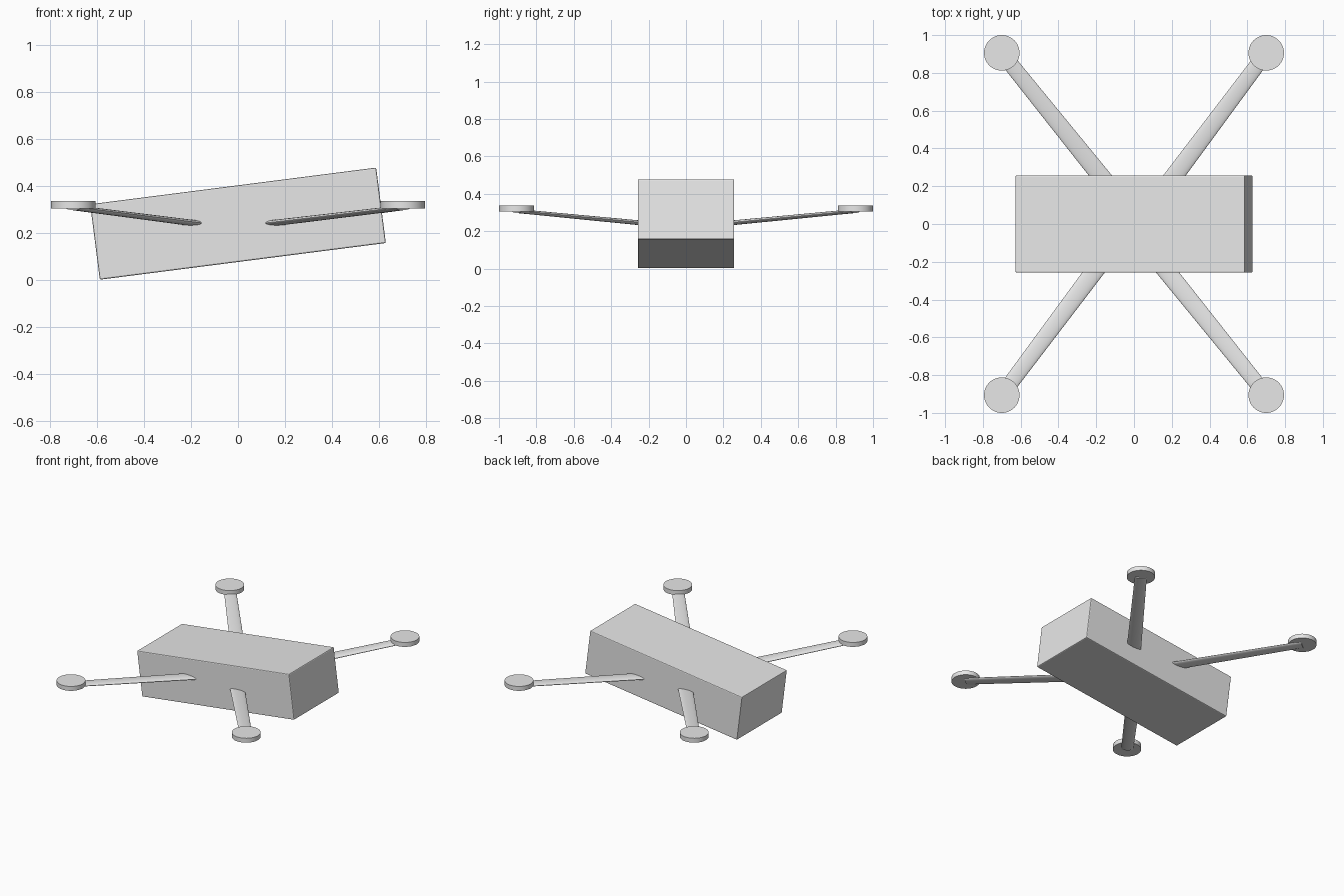
import bpy
from math import radians
from mathutils import Vector, Matrix

cube = bpy.data.objects.get("Cube")
if cube:
    bpy.data.objects.remove(cube, do_unlink=True)

grey = bpy.data.materials.new("light grey")
grey.use_nodes = True
grey.diffuse_color = (0.8, 0.8, 0.8, 1)
grey.node_tree.nodes["Principled BSDF"].inputs["Base Color"].default_value = (0.8, 0.8, 0.8, 1)


def finish(name):
    ob = bpy.context.object
    ob.name = name
    ob.data.materials.append(grey)
    return ob


# Tilted box body with slightly softened edges
bpy.ops.mesh.primitive_cube_add(size=1, location=(0, 0, 0.24), rotation=(0, radians(-7.3), 0))
body = finish("body")
body.scale = (1.225, 0.515, 0.323)
bpy.ops.object.transform_apply(location=False, rotation=False, scale=True)
bevel = body.modifiers.new("soft edges", "BEVEL")
bevel.width = 0.006
bevel.segments = 2


def arm(name, start, end):
    """Flattened, slightly tapered rod between two points."""
    along = (end - start).normalized()
    across = along.cross(Vector((0, 0, 1))).normalized()
    thin = across.cross(along)
    bpy.ops.mesh.primitive_cone_add(vertices=32, radius1=0.051, radius2=0.04,
                                    depth=(end - start).length)
    ob = finish(name)
    ob.data.transform(Matrix.Diagonal((1, 0.26, 1, 1)))
    turn = Matrix((across, thin, along)).transposed().to_4x4()
    ob.matrix_world = Matrix.Translation((start + end) / 2) @ turn
    bpy.ops.object.shade_smooth_by_angle(angle=radians(40))


# Four arms with a round motor pad at each tip
for side, sx in (("left", 1), ("right", -1)):
    for place, sy in (("back", 1), ("front", -1)):
        root = 0.03 if sx == sy else -0.02
        arm(f"{place}_{side}_arm", Vector((sx * root, sy * 0.01, 0.222)),
            Vector((sx * 0.70, sy * 0.905, 0.308)))
        bpy.ops.mesh.primitive_cylinder_add(vertices=48, radius=0.094, depth=0.032,
                                            location=(sx * 0.70, sy * 0.906, 0.321))
        finish(f"{place}_{side}_motor_pad")
        bpy.ops.object.shade_smooth_by_angle(angle=radians(40))
